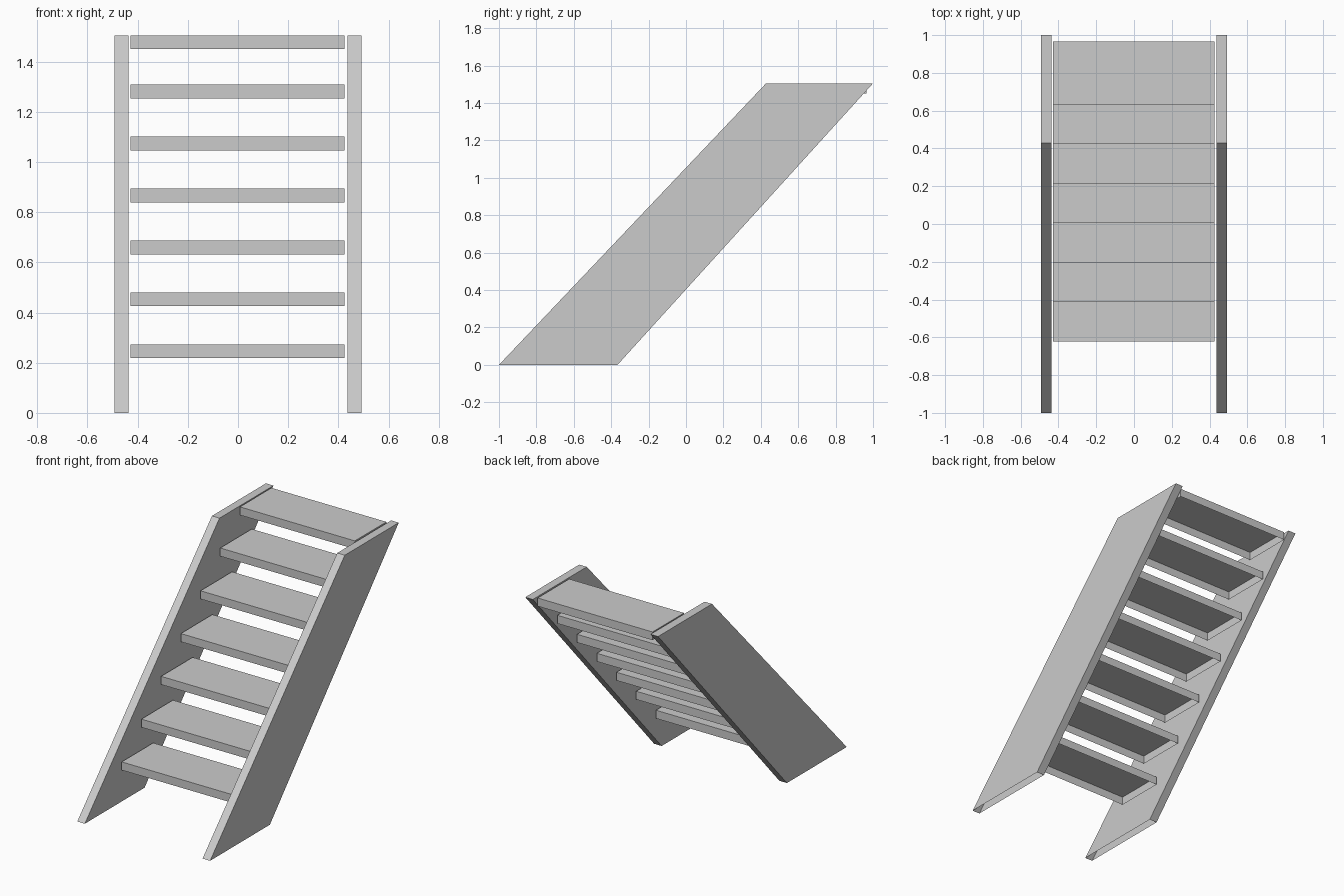
import bpy, bmesh
from mathutils import Vector

if "Cube" in bpy.data.objects:
    bpy.data.objects.remove(bpy.data.objects["Cube"])


def extruded_part(name, profile, x0, x1):
    """Extrude a (y, z) profile along x, leaving the underside open."""
    bm = bmesh.new()
    face = bm.faces.new([bm.verts.new((x0, y, z)) for y, z in profile])
    ext = bmesh.ops.extrude_face_region(bm, geom=[face], use_keep_orig=True)
    moved = [v for v in ext["geom"] if isinstance(v, bmesh.types.BMVert)]
    bmesh.ops.translate(bm, verts=moved, vec=Vector((x1 - x0, 0, 0)))
    bmesh.ops.recalc_face_normals(bm, faces=bm.faces[:])
    bm.normal_update()
    under = [f for f in bm.faces if f.normal.z < -0.99]
    bmesh.ops.delete(bm, geom=under, context='FACES_ONLY')
    mesh = bpy.data.meshes.new(name)
    bm.to_mesh(mesh)
    bm.free()
    obj = bpy.data.objects.new(name, mesh)
    bpy.context.collection.objects.link(obj)
    return obj


TOP = 1.505

# Slanted side boards
side = [(-1, 0), (-0.366, 0), (1, TOP), (0.428, TOP)]
extruded_part("left_stringer", side, -0.493, -0.437)
extruded_part("right_stringer", side, 0.437, 0.493)

# Steps, the last one flush with the top of the side boards
for i in range(7):
    y = -0.622 + 0.209 * i
    z = min(0.273 + 0.2072 * i, TOP)
    step = [(y, z - 0.055), (y + 0.334, z - 0.055), (y + 0.334, z), (y, z)]
    extruded_part(f"step_{i + 1}", step, -0.428, 0.425)
